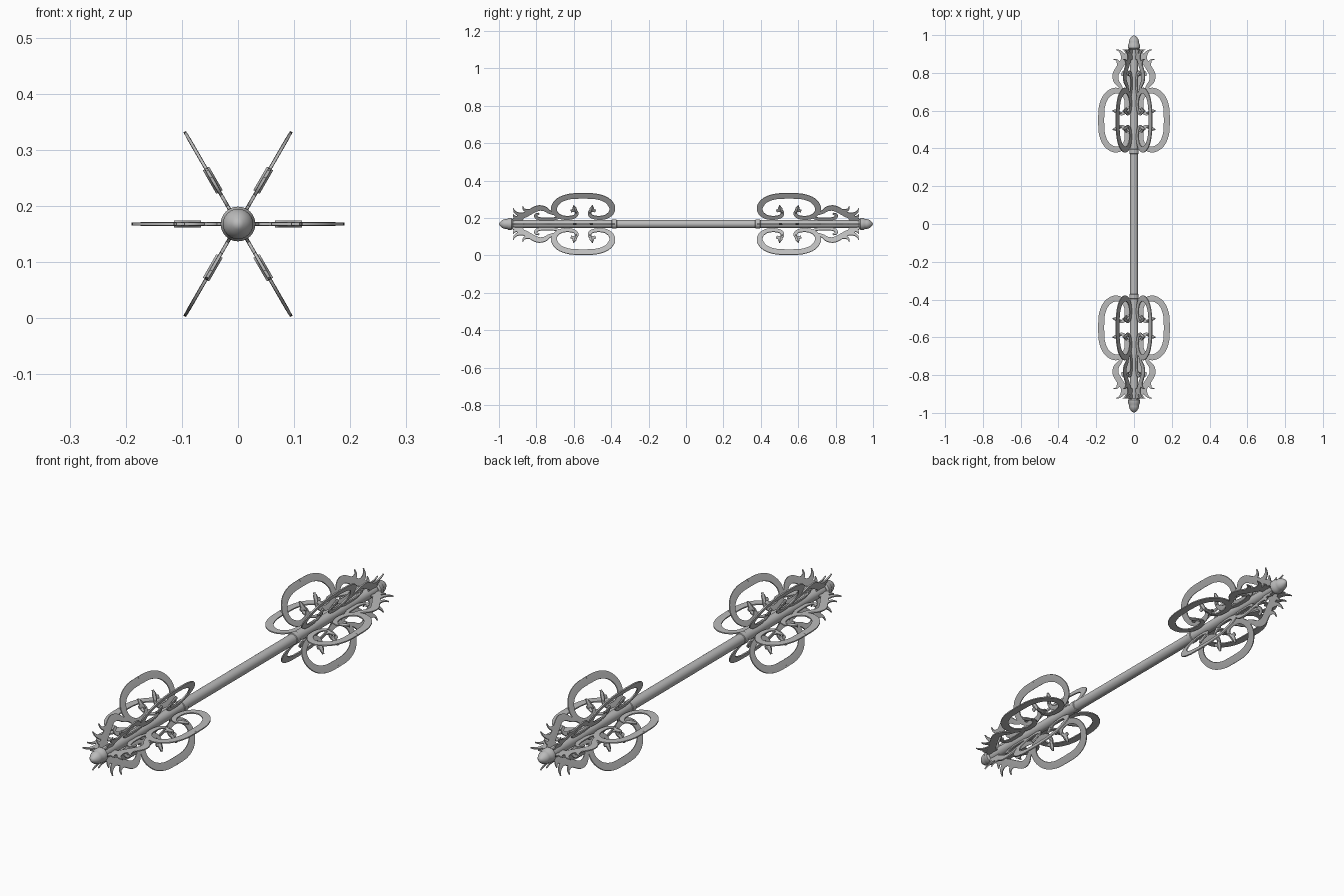
import bpy, bmesh, math
from mathutils import Vector, Matrix

cube = bpy.data.objects.get("Cube")
if cube:
    bpy.data.objects.remove(cube)

AXIS_Z = 0.168
RING_Y = 0.55
THIN = 0.0025

metal = bpy.data.materials.new("grey metal")
metal.use_nodes = True
metal.diffuse_color = (0.5, 0.5, 0.5, 1)
metal.node_tree.nodes["Principled BSDF"].inputs["Base Color"].default_value = (0.5, 0.5, 0.5, 1)


def smooth_path(points, steps=6):
    """Catmull-Rom samples through tuples of any length."""
    pts = [Vector(p) for p in points]
    pts = [2 * pts[0] - pts[1]] + pts + [2 * pts[-1] - pts[-2]]
    out = []
    for a, b, c, d in zip(pts, pts[1:], pts[2:], pts[3:]):
        for i in range(steps):
            t = i / steps
            out.append(0.5 * (2 * b + (c - a) * t + (2 * a - 5 * b + 4 * c - d) * t * t
                              + (3 * b - a - 3 * c + d) * t ** 3))
    return out + [pts[-2]]


def ribbon(bm, points, thick=THIN, ridge=None):
    """Flat band in the x-y plane; points are (y, distance from axis, half width)."""
    path = smooth_path(points)
    ridge = ridge or thick * 1.25
    rings = []
    for i, p in enumerate(path):
        a, b = path[max(i - 1, 0)], path[min(i + 1, len(path) - 1)]
        along = Vector((b[1] - a[1], b[0] - a[0])).normalized()
        side = Vector((-along.y, along.x)) * max(p[2], 0.0008)
        section = [(1, -thick), (1, thick), (0, ridge), (-1, thick), (-1, -thick), (0, -ridge)]
        rings.append([bm.verts.new((p[1] + side.x * s, p[0] + side.y * s, h)) for s, h in section])
    for r, q in zip(rings, rings[1:]):
        for k in range(6):
            bm.faces.new((r[k], r[(k + 1) % 6], q[(k + 1) % 6], q[k]))
    bm.faces.new(rings[0])
    bm.faces.new(list(reversed(rings[-1])))


def finish(bm, name):
    bmesh.ops.recalc_face_normals(bm, faces=bm.faces[:])
    mesh = bpy.data.meshes.new(name)
    bm.to_mesh(mesh)
    bm.free()
    mesh.materials.append(metal)
    return mesh


def place(mesh, name, matrix):
    obj = bpy.data.objects.new(name, mesh)
    bpy.context.collection.objects.link(obj)
    obj.matrix_world = matrix
    return obj


def shade(obj):
    bpy.ops.object.select_all(action='DESELECT')
    obj.select_set(True)
    bpy.context.view_layer.objects.active = obj
    bpy.ops.object.shade_smooth_by_angle(angle=math.radians(35))


def lathe(name, profile, sides=24):
    """Revolve (distance along y, radius) about the y axis."""
    bm = bmesh.new()
    verts = [bm.verts.new((r, y, 0)) for y, r in profile]
    edges = [bm.edges.new(pair) for pair in zip(verts, verts[1:])]
    bmesh.ops.spin(bm, geom=verts + edges, axis=(0, 1, 0), cent=(0, 0, 0),
                   angle=math.tau, steps=sides)
    bmesh.ops.remove_doubles(bm, verts=bm.verts[:], dist=0.0001)
    return finish(bm, name)


# Scrolled ring: half of the band, from the outer middle to the inner curl
half_ring = [(0, 0.174, 0.016), (0.07, 0.17, 0.016), (0.125, 0.148, 0.016), (0.154, 0.108, 0.016),
             (0.15, 0.07, 0.014), (0.12, 0.044, 0.012), (0.08, 0.038, 0.011), (0.045, 0.047, 0.01),
             (0.034, 0.068, 0.009), (0.046, 0.084, 0.008), (0.066, 0.08, 0.007)]
# Small thick leaf on the curl
leaf = [(0.036, 0.066, 0.001), (0.042, 0.082, 0.009), (0.047, 0.096, 0.011), (0.05, 0.114, 0.002)]

ornament = bmesh.new()
for sign in (1, -1):
    ribbon(ornament, [(RING_Y + sign * y, r, w) for y, r, w in half_ring])
    ribbon(ornament, [(RING_Y + sign * y, r, w) for y, r, w in leaf], ridge=0.0065)

# Outer crescent running into the shaft near the tip
ribbon(ornament, [(0.70, 0.06, 0.006), (0.73, 0.074, 0.01), (0.757, 0.094, 0.014),
                  (0.79, 0.098, 0.016), (0.825, 0.08, 0.016), (0.86, 0.058, 0.016),
                  (0.89, 0.042, 0.014), (0.925, 0.024, 0.008)])
# Inner curl beside the shaft
ribbon(ornament, [(0.68, 0.038, 0.006), (0.72, 0.03, 0.009), (0.77, 0.03, 0.009),
                  (0.8, 0.04, 0.008), (0.803, 0.056, 0.007), (0.785, 0.064, 0.005)])
# Flame-like spikes
ribbon(ornament, [(0.82, 0.08, 0.01), (0.85, 0.082, 0.009), (0.868, 0.092, 0.005), (0.872, 0.11, 0.001)])
ribbon(ornament, [(0.86, 0.056, 0.012), (0.893, 0.06, 0.01), (0.915, 0.075, 0.006), (0.923, 0.096, 0.001)])
ribbon(ornament, [(0.87, 0.032, 0.012), (0.9, 0.036, 0.011), (0.917, 0.045, 0.007), (0.924, 0.06, 0.001)])
ornament_mesh = finish(ornament, "scroll_ornament")

# Six ornaments around the shaft at each end
lift = Matrix.Translation((0, 0, AXIS_Z))
for end, turn in (("back", 0), ("front", math.pi)):
    for i in range(6):
        spin = Matrix.Rotation(math.radians(60 * i), 4, 'Y')
        obj = place(ornament_mesh, f"{end}_ornament_{i + 1}",
                    lift @ Matrix.Rotation(turn, 4, 'Z') @ spin)
        if i == 0 and end == "back":
            shade(obj)

# Shaft with a faint collar where the ornaments begin
half_shaft = [(0.37, 0.022), (0.372, 0.025), (0.395, 0.025), (0.397, 0.022), (0.94, 0.022)]
shaft = [(-y, r) for y, r in reversed(half_shaft)] + half_shaft
shade(place(lathe("shaft", shaft), "shaft", lift))

# Domed finials
finial = [(0.925, 0), (0.925, 0.024), (0.932, 0.031), (0.95, 0.031), (0.956, 0.027), (0.966, 0.027),
          (0.976, 0.024), (0.986, 0.018), (0.994, 0.01), (1.0, 0)]
finial_mesh = lathe("finial", finial)
for end, turn in (("back", 0), ("front", math.pi)):
    obj = place(finial_mesh, f"{end}_finial", lift @ Matrix.Rotation(turn, 4, 'Z'))
    if turn == 0:
        shade(obj)
